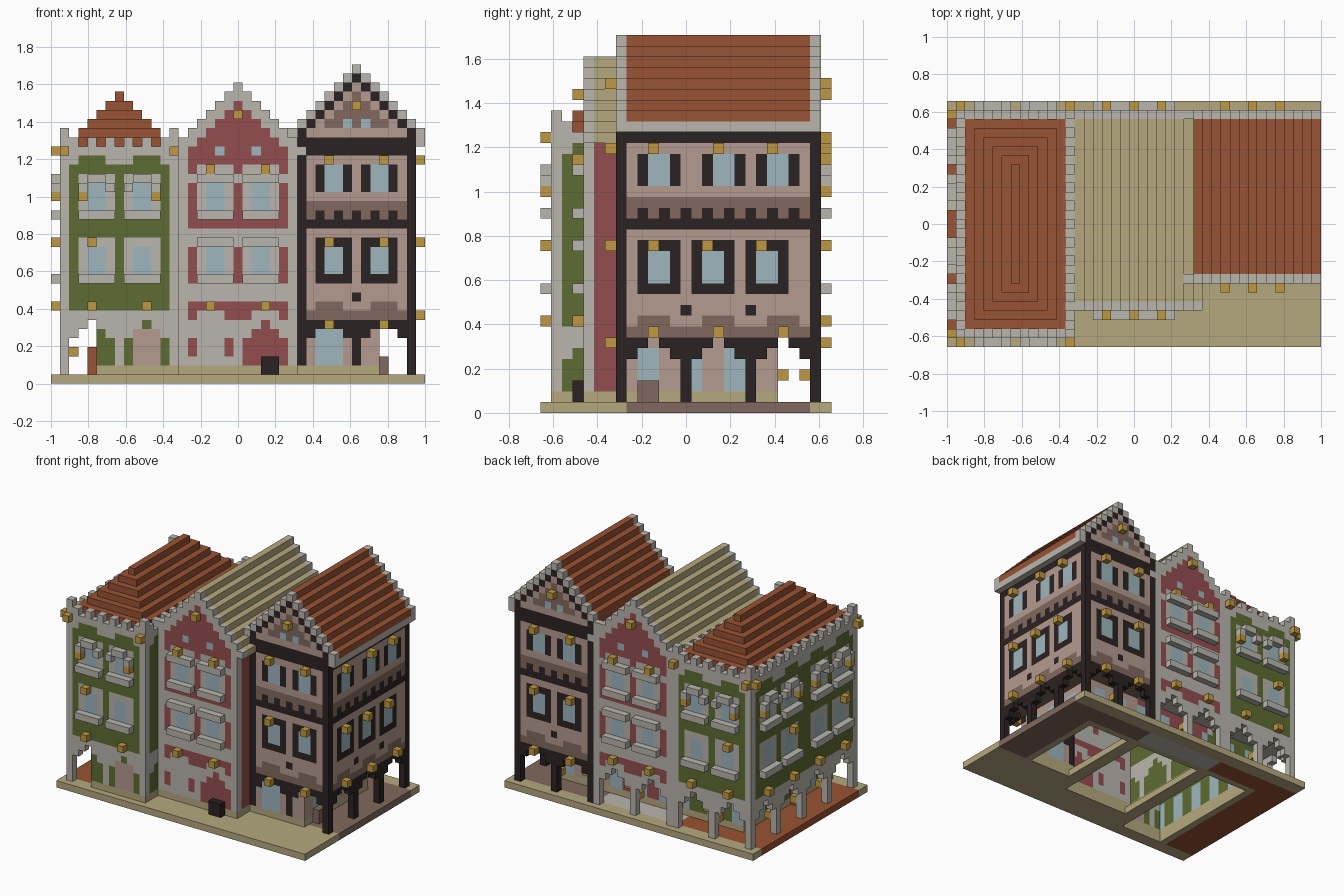
import bpy
import bmesh

if "Cube" in bpy.data.objects:
    bpy.data.objects.remove(bpy.data.objects["Cube"])

UNIT = 2 / 41          # edge of one building block
NX, NY = 41, 27
COLOURS = {"stone": (186, 182, 174), "green": (93, 108, 50), "red": (148, 77, 80),
           "sand": (181, 169, 127), "tile": (153, 83, 51), "black": (43, 34, 34),
           "pink": (180, 155, 143), "brown": (129, 105, 94), "glass": (158, 182, 190),
           "gold": (190, 152, 66)}
NAMES = list(COLOURS)


def linear(c):
    c /= 255
    return c / 12.92 if c < 0.04 else ((c + 0.055) / 1.055) ** 2.4


materials = []
for name, rgb in COLOURS.items():
    mat = bpy.data.materials.new(name + " paint")
    mat.use_nodes = True
    colour = [linear(c) for c in rgb] + [1]
    mat.diffuse_color = colour
    mat.node_tree.nodes["Principled BSDF"].inputs["Base Color"].default_value = colour
    materials.append(mat)

occupied = set()


def emit(name, cells):
    """Turn a dict of blocks into one mesh holding only the exposed faces."""
    cells = {p: c for p, c in cells.items() if p not in occupied}
    occupied.update(cells)
    bm, verts = bmesh.new(), {}
    for p, colour in cells.items():
        for axis in range(3):
            for s in (0, 1):
                q = list(p)
                q[axis] += 2 * s - 1
                if tuple(q) in cells:
                    continue
                b, c = (axis + 1) % 3, (axis + 2) % 3
                loop = []
                for db, dc in ((0, 0), (1, 0), (1, 1), (0, 1)):
                    v = list(p)
                    v[axis] += s
                    v[b] += db
                    v[c] += dc
                    v = tuple(v)
                    if v not in verts:
                        verts[v] = bm.verts.new(((v[0] - NX / 2) * UNIT, (v[1] - NY / 2) * UNIT, v[2] * UNIT))
                    loop.append(verts[v])
                bm.faces.new(loop if s else loop[::-1]).material_index = NAMES.index(colour)
    mesh = bpy.data.meshes.new(name)
    bm.to_mesh(mesh)
    bm.free()
    for mat in materials:
        mesh.materials.append(mat)
    bpy.context.collection.objects.link(bpy.data.objects.new(name, mesh))


def rect(w, u0, u1, k0, k1, colour):
    for u in range(u0, u1 + 1):
        for k in range(k0, k1 + 1):
            w[u, k] = colour


def arches(w, n, colour):
    """Cut an arcade with a post every six blocks."""
    for u in range(n):
        d = min(u % 6, 6 - u % 6)
        spring = (1, 5, 6, 7)[d]
        for k in range(1, spring):
            w.pop((u, k), None)
        rect(w, u, u, spring, 6, colour)


def infill(w, u0, u1, paint):
    """Close arcade bays with a shop wall on a low plinth."""
    for u in range(u0, u1 + 1):
        for k in range(1, 7):
            w.setdefault((u, k), paint(u, k))
        w[u, 1] = "sand"


def green_wall(n, starts):
    w, trim = {}, {}
    rect(w, 0, n - 1, 1, 24, "green")
    for u in range(n):
        d = min(u % 6, 6 - u % 6)
        end = u in (0, n - 1)
        rect(w, u, u, 24 if d < 2 else 25, 27 if end else (25, 26, 25, 26)[d], "stone")
        rect(w, u, u, 7, 7, "stone")
    for s in starts:
        for sill in (11, 18):
            rect(w, s, s + 3, sill, sill + 4, "stone")
            rect(w, s + 1, s + 2, sill + 1, sill + 3, "glass")
            rect(trim, s, s + 3, sill, sill, "stone")
        rect(trim, s + 1, s + 2, 22, 22, "stone")
        trim[s, 21] = trim[s + 3, 21] = "stone"
        outer = s if s % 12 < 6 else s + 3
        trim[outer, 20] = "gold"
    for u in range(3, n, 6):
        trim[u, 8] = "gold"
        if u % 12 == 3:
            trim[u, 15] = "gold"
    arches(w, n, "stone")
    for u in (0, n - 1):
        rect(w, u, u, 1, 27, "stone")
        trim[u, 25] = "gold"
    return w, trim


def red_wall():
    w, trim = {}, {}
    for u in range(-1, 14):
        d = abs(u - 6)
        rect(w, u, u, 1 if d < 7 else 25, 32 - d, "stone")
        if d < 6:
            rect(w, u, u, 24, 30 - d, "red")
            w[u, 17] = w[u, 8] = "red"
    for u in (1, 6, 11):
        for low in (7, 11, 18):
            rect(w, u, u, low, low + (3 if low > 7 else 0), "red")
        w[u, 23] = "red"
    w[5, 7] = w[7, 7] = "red"
    for s in (2, 7):
        for low in (12, 19):
            rect(w, s + 1, s + 2, low, low + 2, "glass")
            for k in (low - 1, low + 3):
                rect(trim, s, s + 3, k, k, "stone")
    for u in (3, 9):
        trim[u, 23] = trim[u, 8] = "gold"
    w[4, 25] = w[8, 25] = "glass"
    trim[6, 29] = "gold"
    arches(w, 13, "stone")
    return w, trim


def timber_wall(n, upper, lower, gable):
    w, trim = {}, {}
    rect(w, 0, n - 1, 1, 24, "pink")
    rect(w, 0, n - 1, 25, 26, "black")
    rect(w, 0, n - 1, 18, 19, "brown")
    rect(w, 0, n - 1, 17, 17, "black")
    for u in range(n):
        d = min(u % 6, 6 - u % 6)
        if u % 2 == 0:
            w[u, 18] = "black"
        rect(w, u, u, 7, 8 if d > 1 else 7, "brown")
        if d == 3:
            trim[u, 7 if n > 13 else 6] = "gold"
        if d == 0:
            w[u, 9] = "black"
    for s in upper:
        rect(w, s, s + 3, 21, 23, "black")
        rect(w, s + 1, s + 2, 21, 23, "glass")
        trim[s + (2 if gable and s > 6 else 1), 24] = "gold"
    for s in lower:
        rect(w, s, s + 3, 11, 15, "black")
        rect(w, s + 1, s + 2, 12, 14, "glass")
        trim[s + (2 if s > 6 and n < 14 else 1), 15] = "gold"
    arches(w, n, "black")
    for u in (0, n - 1):
        rect(w, u, u, 1, 26, "black")
    if gable:
        for u in range(-1, 14):
            d = abs(u - 6)
            if d < 7:
                rect(w, u, u, 27, 32 - d, "pink")
                rect(w, u, u, 28, 31 - d, "brown")
                w[u, 33 - d] = "black"
            else:
                w[u, 26] = "stone"
            w[u, 34 - d] = "stone"
        w[5, 28] = w[7, 28] = "glass"
        trim[6, 30] = "gold"
    else:
        rect(trim, 0, n - 1, 26, 26, "stone")
    return w, trim


def mount(label, facade, side, a, line):
    """Stand a flat facade on its line; trim sticks out by one block."""
    out = -1 if side in ("front", "left") else 1
    parts = ({}, {}, {})
    for layer, data in enumerate(facade):
        for (u, k), c in data.items():
            at = line + out * layer
            p = (a + u, at, k) if side in ("front", "back") else (at, a + u, k)
            parts[2 if layer and c == "gold" else layer][p] = c
    for part, kind in zip(parts, ("wall", "sills", "lamps")):
        if part:
            emit(f"{label}_{side}_{kind}", part)


def box(i0, i1, j0, j1, k0, k1, colour):
    return {(i, j, k): colour for i in range(i0, i1 + 1) for j in range(j0, j1 + 1) for k in range(k0, k1 + 1)}


# Ground slab with arcade paving, open beneath the closed rooms
ground = {}
for i, j, k in box(0, 40, 0, 26, 0, 0, ""):
    back = 22 <= j <= 24
    inside = (6 <= i <= 12 and 2 <= j) or (15 <= i <= 25 and 5 <= j) or (28 <= i <= 34 and 8 <= j)
    if inside and j <= 20:
        continue
    c = "sand"
    if (i >= 36 and 8 <= j <= 24) or (i >= 27 and back):
        c = "brown"
    elif (i < 5 and 2 <= j <= 24) or (i < 14 and back):
        c = "tile"
    elif back:
        c = "stone"
    ground[i, j, k] = c
emit("ground", ground)

# Green house
front = green_wall(13, (2, 7))
infill(front[0], 4, 12, lambda u, k: "pink" if 8 <= u <= 10 and k < 6 else "stone" if u == 6 else "green")
mount("green_house", front, "front", 1, 1)
mount("green_house", green_wall(13, (2, 7)), "back", 1, 25)
mount("green_house", green_wall(25, (2, 7, 14, 19)), "left", 1, 1)
party = green_wall(25, ())[0]
infill(party, 1, 20, lambda u, k: "green")
mount("green_house", (party, {}), "right", 1, 13)

# Red house
front = red_wall()
infill(front[0], 0, 12, lambda u, k: "red" if u > 6 or (u in (1, 5) and k > 2) else "stone")
mount("red_house", front, "front", 14, 4)
mount("red_house", red_wall(), "back", 14, 25)
emit("red_house_side", {**box(26, 26, 5, 6, 2, 24, "red"), **box(26, 26, 5, 6, 1, 1, "sand")})
emit("red_house_step_box", box(23, 24, 3, 3, 1, 2, "black"))

# Timber house
front = timber_wall(13, (2, 7), (2, 7), True)
infill(front[0], 0, 8, lambda u, k: "glass" if 2 <= u <= 4 and k < 6 else "pink")
mount("timber_house", front, "front", 27, 7)
mount("timber_house", timber_wall(13, (2, 7), (2, 7), True), "back", 27, 25)
mount("timber_house", timber_wall(19, (2, 8, 13), (2, 7, 12), False), "right", 7, 39)

# Recessed shop walls behind the arcades
shops = {**box(5, 5, 2, 21, 1, 6, "green"), **box(5, 13, 21, 21, 1, 6, "green"),
         **box(14, 26, 21, 21, 1, 6, "red"), **box(27, 35, 21, 21, 1, 6, "pink"),
         **box(35, 35, 8, 21, 1, 6, "pink")}
for i, j, k in shops:
    along = i if j == 21 else j
    if k == 1:
        shops[i, j, k] = "sand"
    elif k < 6 and along % 4 in (1, 2):
        shops[i, j, k] = "glass"
emit("shop_walls", shops)
emit("arcade_ceiling", {**box(2, 4, 2, 24, 7, 7, "stone"), **box(5, 26, 22, 24, 7, 7, "stone"),
                        **box(27, 38, 22, 24, 7, 7, "brown"), **box(36, 38, 8, 21, 7, 7, "brown")})
emit("left_shop_door", box(4, 4, 9, 10, 1, 3, "tile"))
emit("right_shop_door", box(36, 36, 9, 10, 1, 2, "brown"))
emit("arcade_lamps", {p: "gold" for p in [(2, j, 3) for j in (7, 13, 19)] +
                      [(i, 24, 3) for i in (7, 20, 33)] + [(i, 22, 3) for i in (10, 23, 30)]})

# Hipped roof made of shrinking rings
hip = {}
for n in range(-1, 6):
    m = max(n, 0)
    for i, j, k in box(2 + m, 12 - m, 2 + m, 24 - m, 26 + n, 26 + n, ""):
        if min(i - 2 - m, 12 - m - i, j - 2 - m, 24 - m - j) < 2:
            hip[i, j, k] = "tile"
emit("hipped_roof", hip)


# Stepped gable roofs
def gable_roof(name, centre, ridge, i0, i1, j0, colour):
    cells = {}
    for i in range(i0, i1 + 1):
        top = ridge - abs(i - centre)
        cells.update(box(i, i, j0, 24, top - 1, top, colour))
    emit(name, cells)


gable_roof("timber_house_roof", 33, 34, 27, 39, 8, "tile")
emit("timber_house_eave", box(40, 40, 8, 24, 27, 27, "tile"))
gable_roof("red_house_roof", 20, 32, 14, 26, 5, "sand")
emit("red_house_eave", box(27, 27, 5, 6, 25, 25, "sand"))
